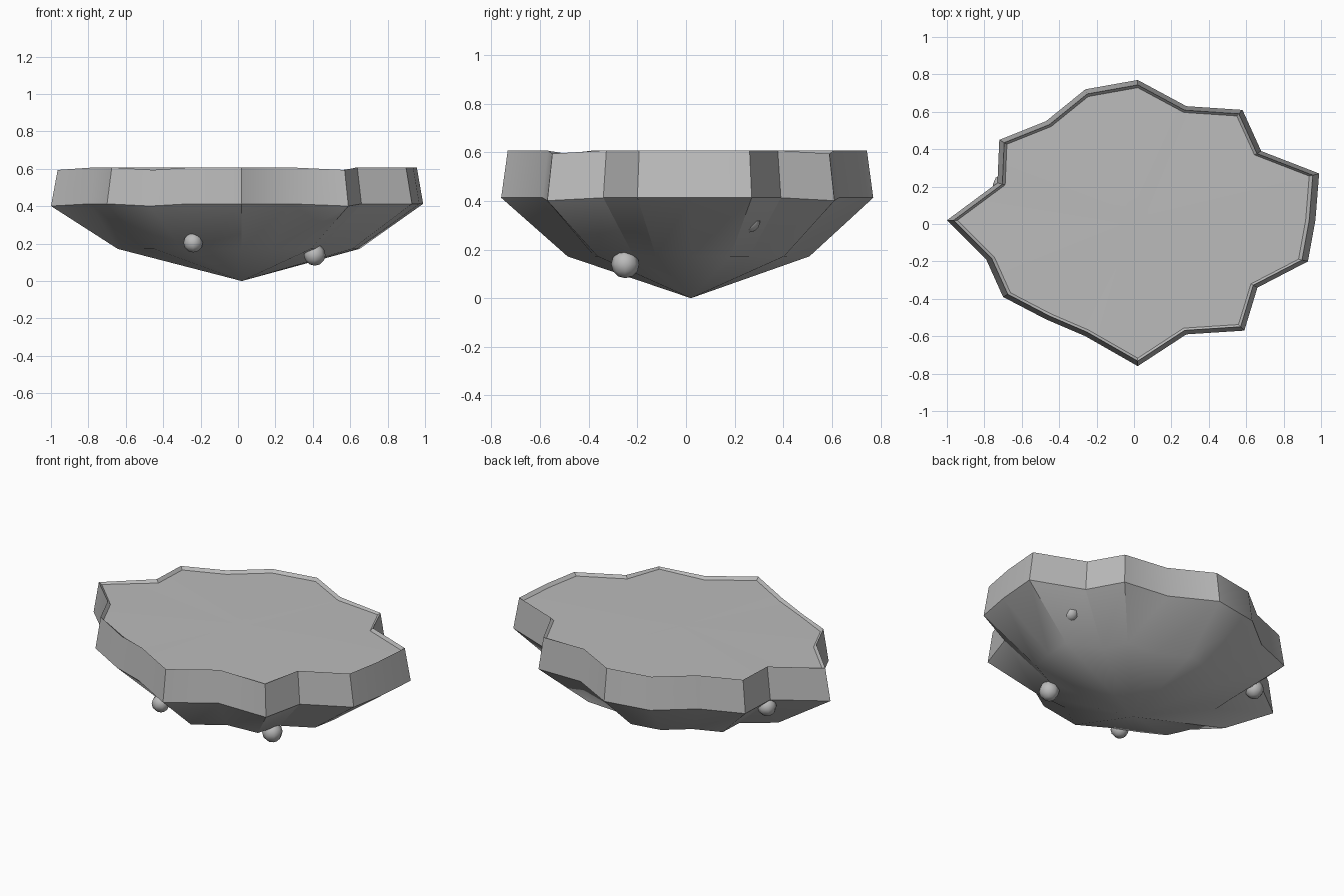
import bpy, bmesh, math

cube = bpy.data.objects.get("Cube")
if cube:
    bpy.data.objects.remove(cube, do_unlink=True)

grey = bpy.data.materials.new("stone_grey")
grey.use_nodes = True
COLOUR = (0.5, 0.5, 0.5, 1)
grey.diffuse_color = COLOUR
grey.node_tree.nodes["Principled BSDF"].inputs["Base Color"].default_value = COLOUR


def finish(bm, name, angle):
    bmesh.ops.recalc_face_normals(bm, faces=bm.faces)
    mesh = bpy.data.meshes.new(name)
    bm.to_mesh(mesh)
    bm.free()
    mesh.materials.append(grey)
    obj = bpy.data.objects.new(name, mesh)
    bpy.context.collection.objects.link(obj)
    bpy.ops.object.select_all(action="DESELECT")
    bpy.context.view_layer.objects.active = obj
    obj.select_set(True)
    bpy.ops.object.shade_smooth_by_angle(angle=math.radians(angle))


# Jagged outline of the slab at its widest level
outline = [(-1, .02), (-.73, .22), (-.72, .45), (-.47, .55), (-.26, .72),
           (.02, .77), (.28, .63), (.58, .61), (.68, .39), (.99, .27),
           (.97, .02), (.93, -.20), (.66, -.34), (.59, -.57), (.28, -.59),
           (.02, -.76), (-.26, -.60), (-.47, -.51), (-.70, -.39), (-.79, -.19)]
low_corners = {0, 7, 13, 17}
CX = CY = .02

# Floating rock: shallow dish on top, lip, outer wall, tapering underside
bm = bmesh.new()


def ring(scale, z, dip):
    return [bm.verts.new((CX + (x - CX) * scale, CY + (y - CY) * scale,
                          z - (dip if i in low_corners else 0)))
            for i, (x, y) in enumerate(outline)]


rings = [ring(.945, .59, .005), ring(.965, .608, .014),
         ring(1, .413, .012), ring(.65, .172, 0)]
dish = bm.verts.new((CX, CY, .595))
tip = bm.verts.new((CX, CY, 0))
n = len(outline)
for i in range(n):
    j = (i + 1) % n
    bm.faces.new((dish, rings[0][i], rings[0][j]))
    for upper, lower in zip(rings, rings[1:]):
        bm.faces.new((upper[i], lower[i], lower[j], upper[j]))
    bm.faces.new((rings[-1][j], rings[-1][i], tip))
finish(bm, "rock_slab", 32)

# Pebbles stuck to the underside
pebbles = [(-.24, -.41, .205, .052), (.41, -.25, .14, .058),
           (-.70, .21, .36, .055), (.68, .26, .315, .045)]
for k, (x, y, z, r) in enumerate(pebbles):
    bm = bmesh.new()
    bmesh.ops.create_uvsphere(bm, u_segments=8, v_segments=6, radius=r)
    bmesh.ops.translate(bm, verts=bm.verts, vec=(x, y, z))
    finish(bm, f"pebble_{k + 1}", 50)
